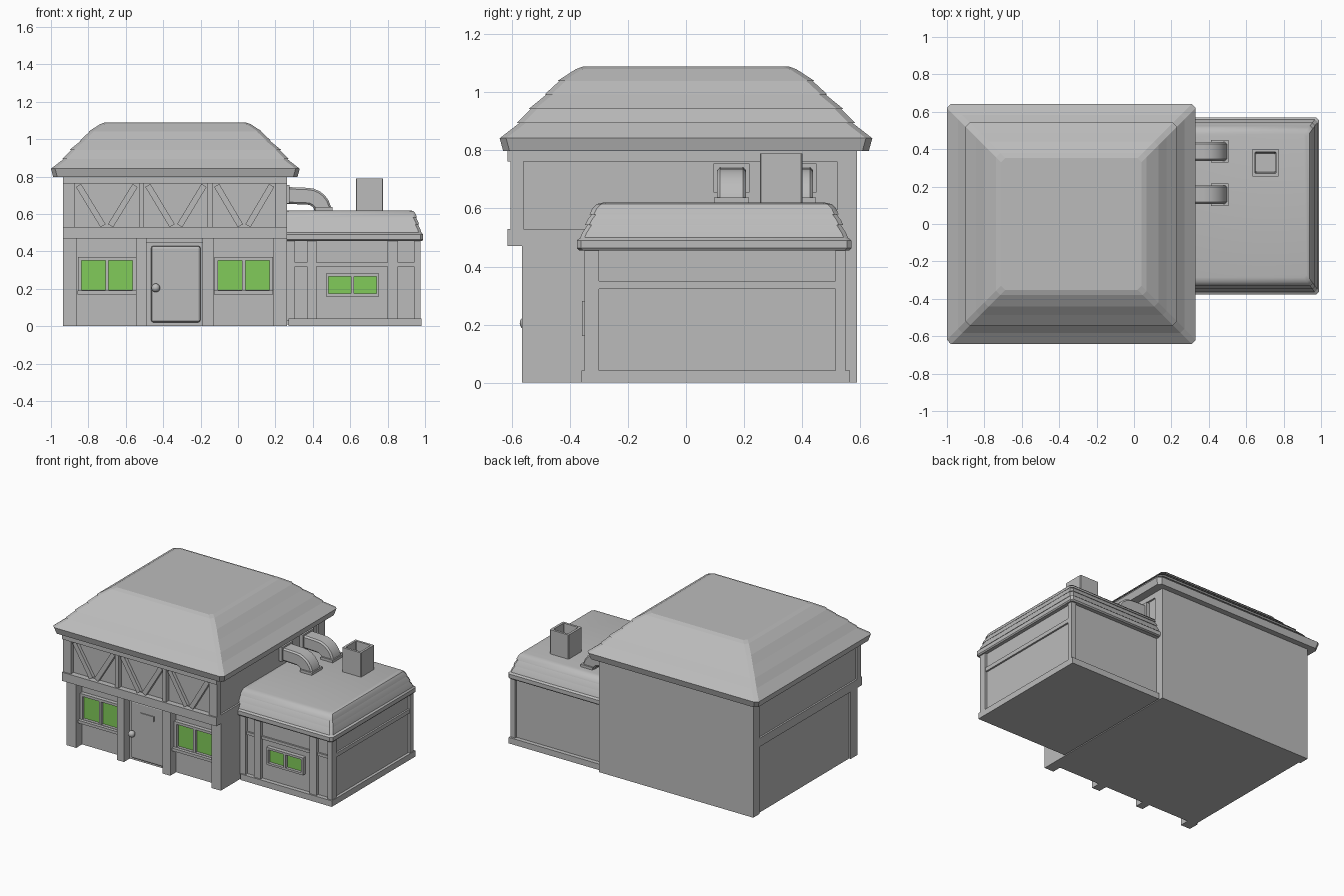
import bpy
import bmesh
from math import sin, cos, pi, atan2, hypot
from mathutils import Vector, Matrix

if "Cube" in bpy.data.objects:
    bpy.data.objects.remove(bpy.data.objects["Cube"], do_unlink=True)


def material(name, color):
    m = bpy.data.materials.new(name)
    m.use_nodes = True
    m.diffuse_color = color
    m.node_tree.nodes["Principled BSDF"].inputs["Base Color"].default_value = color
    return m


GREY = material("plain_grey", (0.5, 0.5, 0.5, 1))
GREEN = material("window_green", (0.22, 0.6, 0.1, 1))


def finish(name, bm, mat=GREY, smooth=False):
    bmesh.ops.recalc_face_normals(bm, faces=bm.faces)
    me = bpy.data.meshes.new(name)
    bm.to_mesh(me)
    bm.free()
    me.materials.append(mat)
    ob = bpy.data.objects.new(name, me)
    bpy.context.collection.objects.link(ob)
    if smooth:
        bpy.ops.object.select_all(action='DESELECT')
        ob.select_set(True)
        bpy.context.view_layer.objects.active = ob
        bpy.ops.object.shade_smooth_by_angle(angle=0.6)
    return ob


def box(name, x, y, z, mat=GREY, bevel=0.0, turn=0.0):
    """Box from (min, max) ranges, optionally turned about y and bevelled."""
    bm = bmesh.new()
    bmesh.ops.create_cube(bm, size=1)
    mid = Vector([(r[0] + r[1]) / 2 for r in (x, y, z)])
    size = [r[1] - r[0] for r in (x, y, z)]
    bmesh.ops.scale(bm, vec=size, verts=bm.verts)
    if bevel:
        bmesh.ops.bevel(bm, geom=bm.edges[:], offset=bevel, segments=2,
                        profile=0.5, affect='EDGES')
    bm.transform(Matrix.Translation(mid) @ Matrix.Rotation(turn, 4, 'Y'))
    return finish(name, bm, mat)


def loft(name, rings, smooth=False):
    """Skin a list of equal-length rings and cap both ends."""
    bm = bmesh.new()
    loops = [[bm.verts.new(p) for p in ring] for ring in rings]
    for a, b in zip(loops, loops[1:]):
        for i in range(len(a)):
            j = (i + 1) % len(a)
            bm.faces.new((a[i], a[j], b[j], b[i]))
    bm.faces.new(loops[0])
    bm.faces.new(loops[-1])
    return finish(name, bm, GREY, smooth)


def cut_rect(cx, cy, hx, hy, c):
    """Rectangle outline with cut corners."""
    quarter = [(hx, hy - c), (hx - c, hy)]
    pts = quarter + [(-x, y) for x, y in quarter[::-1]]
    pts += [(-x, -y) for x, y in pts]
    return [(cx + x, cy + y) for x, y in pts]


def roof(name, centre, half, profile, corner, squash=1.0, smooth=False):
    """Stepped hip roof from (inset, height) pairs."""
    loft(name, [[(x, y, z) for x, y in
                 cut_rect(*centre, half[0] - i * squash, half[1] - i, corner)]
                for i, z in profile], smooth)


def window(name, x, z, y, rim, pane_gap):
    """Framed pair of green panes on a wall facing the front."""
    (x0, x1), (z0, z1) = x, z
    mid = (x0 + x1) / 2
    box(name + "_panes", (x0, x1), (y - 0.008, y + 0.01), (z0, z1), GREEN)
    fy = (y - 0.028, y + 0.01)
    for part, xs, zs in (
            ("left_jamb", (x1, x1 + rim), (z0, z1)),
            ("right_jamb", (x0 - rim, x0), (z0, z1)),
            ("mullion", (mid - pane_gap, mid + pane_gap), (z0, z1)),
            ("head", (x0 - rim, x1 + rim), (z1, z1 + rim)),
            ("sill", (x0 - rim, x1 + rim), (z0 - rim, z0))):
        box(f"{name}_{part}", xs, fy, zs)


# House body: ground floor and overhanging upper floor
L, R, BACK = -0.935, 0.262, 0.59
box("ground_floor", (L + 0.012, R), (-0.5, BACK), (0, 0.5))
box("upper_floor", (L + 0.012, R - 0.012), (-0.575, BACK), (0.475, 0.82))
box("back_left_wall_post", (L, L + 0.07), (0.52, BACK), (0, 0.81))
box("back_right_wall_post", (R - 0.07, R), (0.52, BACK), (0, 0.81))
for name, z in (("lower_beam", (0.47, 0.53)), ("upper_beam", (0.762, 0.81))):
    box("front_" + name, (L, R), (-0.615, -0.54), z)
    box("left_side_" + name, (L, L + 0.03), (-0.56, BACK), z)
    box("right_side_" + name, (R - 0.03, R), (-0.56, BACK), z)

# Ground floor pillars
for i, x in enumerate(((L, -0.86), (-0.545, -0.49), (-0.19, -0.13), (0.19, R))):
    box(f"front_pillar_{i + 1}", x, (-0.565, -0.49), (0, 0.475))
box("door_lintel", (-0.5, -0.18), (-0.55, -0.49), (0.445, 0.475))

# Upper floor posts and crossing braces
for i, x in enumerate(((L, -0.873), (-0.53, -0.502), (-0.162, -0.134), (0.2, R))):
    box(f"upper_post_{i + 1}", x, (-0.605, -0.56), (0.52, 0.77))
for i, (x0, x1) in enumerate(((-0.873, -0.53), (-0.502, -0.162), (-0.134, 0.2))):
    mid = (x0 + x1) / 2
    for side, xt in (("right", x0 + 0.02), ("left", x1 - 0.02)):
        xb = mid + (0.02 if xt > mid else -0.02)
        dx, dz = xt - xb, 0.215
        half, cx, cz = hypot(dx, dz) / 2, (xt + xb) / 2, 0.645
        box(f"{side}_brace_{i + 1}", (cx - 0.016, cx + 0.016), (-0.598, -0.565),
            (cz - half, cz + half), turn=atan2(dx, dz))

# Main windows
for name, x0 in (("right_window", -0.838), ("left_window", -0.107)):
    window(name, (x0, x0 + 0.275), (0.193, 0.352), -0.5, 0.018, 0.009)
    box(name + "_ledge", (x0 - 0.02, x0 + 0.295), (-0.55, -0.49), (0.17, 0.19))

# Door with knob and letter plate
box("door", (-0.465, -0.2), (-0.528, -0.49), (0.02, 0.43), bevel=0.014)
box("letter_plate", (-0.385, -0.28), (-0.534, -0.525), (0.325, 0.36))
bm = bmesh.new()
bmesh.ops.create_uvsphere(bm, u_segments=16, v_segments=10, radius=0.023)
bm.transform(Matrix.Translation((-0.44, -0.55, 0.205)))
finish("door_knob", bm, smooth=True)

# Main roof
roof("main_roof", (-0.335, 0), (0.665, 0.642),
     [(0.012, 0.798), (0, 0.842), (0.075, 0.9), (0.06, 0.895), (0.115, 0.95),
      (0.1, 0.943), (0.17, 1.0), (0.155, 0.993), (0.215, 1.048), (0.2, 1.04),
      (0.262, 1.08), (0.29, 1.09)], 0.022)

# Annex walls, plinth, posts and rails
AX, AY0, AY1 = 0.96, -0.33, 0.535
box("annex_walls", (0.25, AX), (AY0, AY1), (0.01, 0.5))
box("annex_plinth", (0.27, 0.98), (AY0 - 0.03, AY1 + 0.03), (0, 0.042))
for i, x in enumerate(((0.262, 0.305), (0.368, 0.42), (0.8, 0.855), (0.94, 0.975))):
    box(f"annex_front_post_{i + 1}", x, (AY0 - 0.02, AY0 + 0.03), (0.03, 0.48))
box("annex_back_corner_post", (0.94, 0.975), (0.515, 0.55), (0.03, 0.48))
box("annex_front_rail", (0.262, AX), (AY0 - 0.012, AY0 + 0.02), (0.32, 0.34))
box("annex_side_rail", (AX - 0.02, AX + 0.012), (AY0, AY1), (0.322, 0.35))
window("annex_window", (0.485, 0.74), (0.175, 0.267), AY0, 0.015, 0.008)

# Annex roof
roof("annex_roof", (0.595, 0.097), (0.395, 0.473),
     [(0.008, 0.455), (0, 0.463), (0, 0.49), (0.022, 0.507), (0.012, 0.5),
      (0.018, 0.515), (0.04, 0.55), (0.028, 0.543), (0.036, 0.56),
      (0.056, 0.587), (0.044, 0.58), (0.053, 0.6), (0.068, 0.615), (0.09, 0.62)],
     0.015, 0.75, True)

# Hollow chimney
loft("chimney", [[(x, y, z) for x, y in cut_rect(0.703, 0.328, h, h, 0.004)]
                 for h, z in ((0.073, 0.6), (0.073, 0.79), (0.057, 0.79), (0.05, 0.64))])

# Ducts bending from the house wall down to the annex roof
for name, y in (("front_duct", 0.157), ("back_duct", 0.388)):
    bend = [(0.24, 0.7, 0.0)]
    bend += [(0.37 + 0.085 * sin(a), 0.61 + 0.085 * cos(a), a)
             for a in (k * pi / 12 for k in range(7))]
    rings = [[(x + v * sin(a), y + u, z + v * cos(a))
              for u, v in cut_rect(0, 0, 0.05, 0.045, 0.01)] for x, z, a in bend]
    loft(name, rings, True)
    box(name + "_roof_flange", (0.412, 0.505), (y - 0.06, y + 0.06), (0.6, 0.638))
    box(name + "_wall_flange", (0.24, 0.275), (y - 0.062, y + 0.062), (0.655, 0.755))
